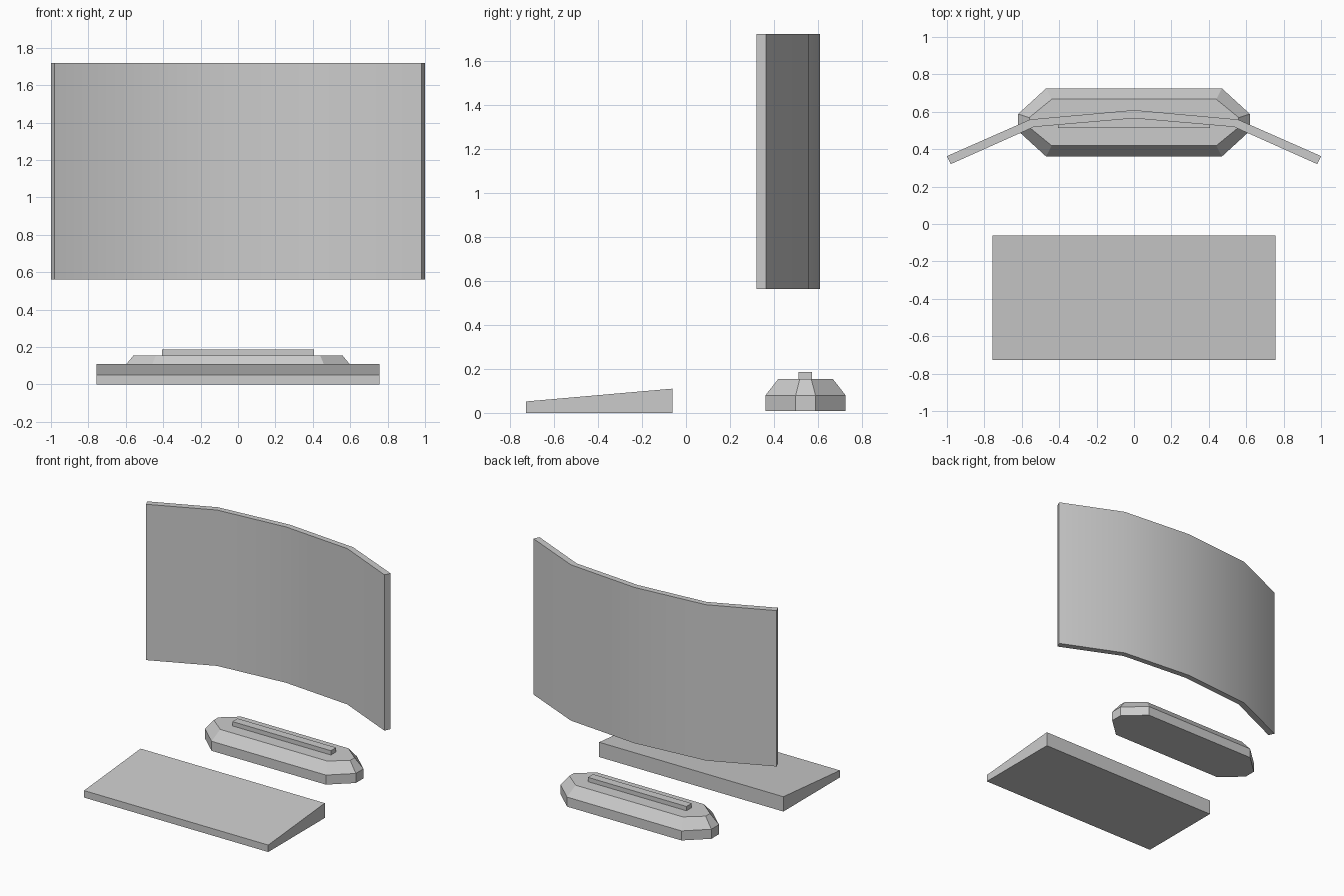
import bpy, bmesh, math

if "Cube" in bpy.data.objects:
    bpy.data.objects.remove(bpy.data.objects["Cube"])


def loft(name, rings):
    """Solid joining equal-length closed rings of 3D points, capped at both ends."""
    bm = bmesh.new()
    vs = [[bm.verts.new(p) for p in r] for r in rings]
    n = len(rings[0])
    for a, b in zip(vs, vs[1:]):
        for i in range(n):
            j = (i + 1) % n
            bm.faces.new((a[i], a[j], b[j], b[i]))
    bm.faces.new(vs[0][::-1])
    bm.faces.new(vs[-1])
    bmesh.ops.recalc_face_normals(bm, faces=bm.faces)
    me = bpy.data.meshes.new(name)
    bm.to_mesh(me)
    bm.free()
    ob = bpy.data.objects.new(name, me)
    bpy.context.collection.objects.link(ob)
    return ob


def octagon(z, x_flat, x_tip, y_flat, y_tip, yc=0.543):
    """Long eight-sided outline at height z."""
    q = [(x_tip, y_tip), (x_flat, y_flat)]
    pts = q + [(-x, y) for x, y in q[::-1]]
    pts += [(-x, -y) for x, y in pts]
    return [(x, yc + y, z) for x, y in pts]


def rect(x, y0, y1, z0, z1):
    return [(x, y0, z0), (x, y1, z0), (x, y1, z1), (x, y0, z1)]


# Curved screen: mirrored front/back path points, swept across x
half = [((0.98, 0.32), (1.0, 0.363)),
        ((0.535, 0.519), (0.555, 0.559)),
        ((0, 0.565), (0, 0.609))]
path = [((-f[0], f[1]), (-b[0], b[1])) for f, b in half]
path += half[1::-1]
Z0, Z1 = 0.562, 1.72
screen = loft("screen", [[(*f, Z0), (*b, Z0), (*b, Z1), (*f, Z1)] for f, b in path])
bpy.context.view_layer.objects.active = screen
screen.select_set(True)
bpy.ops.object.shade_smooth_by_angle(angle=math.radians(30))

# Stand base: straight rim with a chamfered top
loft("stand_base", [octagon(0.009, 0.47, 0.62, 0.182, 0.045),
                    octagon(0.08, 0.47, 0.62, 0.182, 0.045),
                    octagon(0.154, 0.44, 0.56, 0.124, 0.026)])

# Raised bar on the base
loft("stand_bar", [rect(x, 0.512, 0.573, 0.15, 0.186) for x in (-0.405, 0.405)])

# Wedge keyboard, higher at the back
loft("keyboard", [[(x, -0.726, 0), (x, -0.062, 0), (x, -0.062, 0.11), (x, -0.726, 0.052)]
                  for x in (-0.757, 0.757)])
